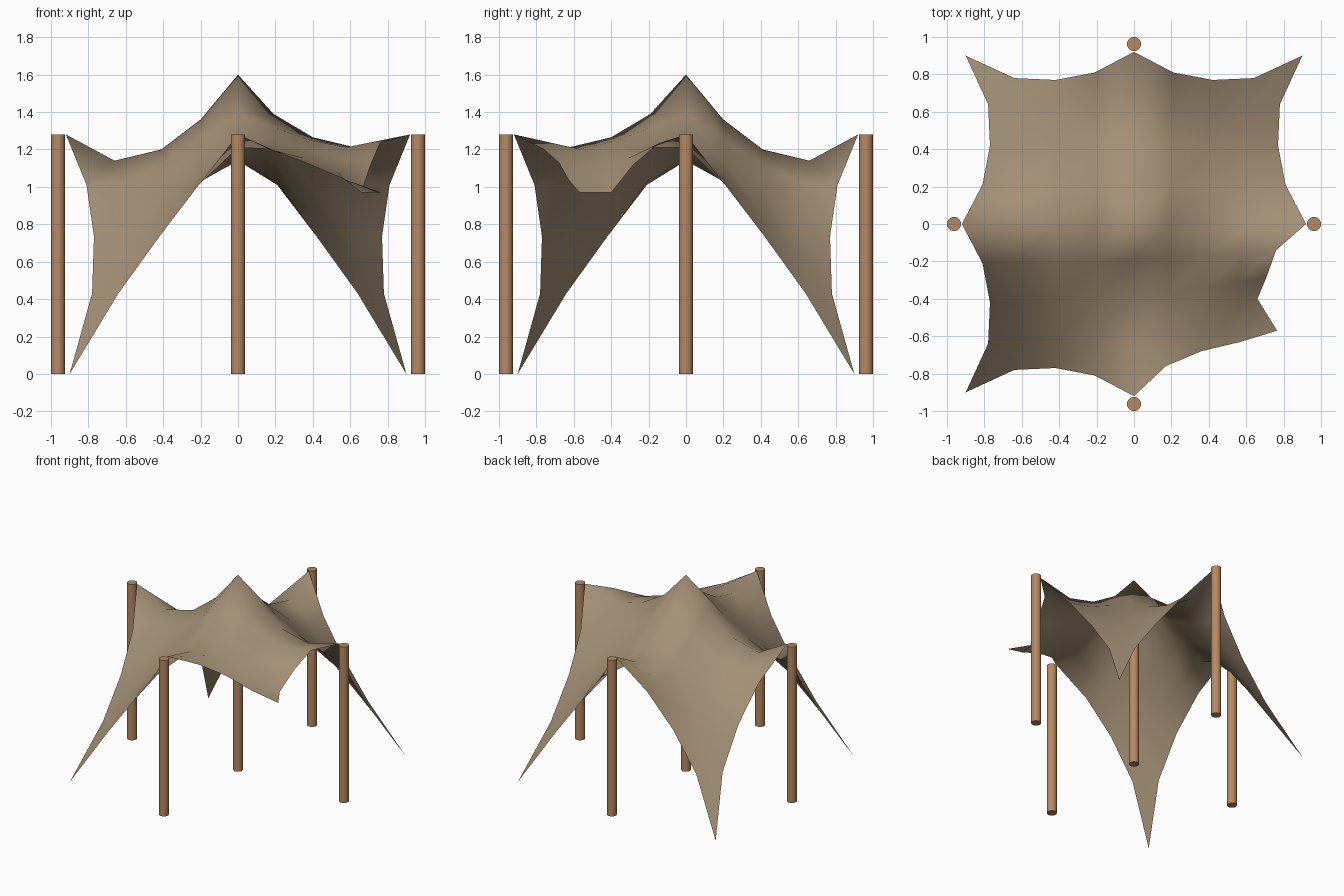
import bpy, bmesh
from mathutils import Vector

if "Cube" in bpy.data.objects:
    bpy.data.objects.remove(bpy.data.objects["Cube"])


def material(name, rgb):
    m = bpy.data.materials.new(name)
    m.diffuse_color = (*rgb, 1)
    m.use_nodes = True
    m.node_tree.nodes["Principled BSDF"].inputs["Base Color"].default_value = m.diffuse_color
    return m


canvas = material("tan canvas", (0.37, 0.28, 0.18))
wood = material("brown wood", (0.47, 0.25, 0.125))


# Poles: four at the edge midpoints and one under the peak
def pole(name, x, y, height):
    bpy.ops.mesh.primitive_cylinder_add(vertices=24, radius=0.0375, depth=height,
                                        location=(x, y, height / 2))
    ob = bpy.context.object
    ob.name = name
    ob.data.materials.append(wood)
    bpy.ops.object.shade_smooth_by_angle()


for name, x, y in (("left_pole", -1, 0), ("right_pole", 1, 0),
                   ("front_pole", 0, -1), ("back_pole", 0, 1)):
    pole(name, x * 0.9625, y * 0.9625, 1.28)
pole("centre_pole", 0, 0, 1.5)

# Canopy: a 9 x 9 cloth grid, hung from fixed ridges and edges
N = 4
grid = {(0, 0): Vector((0, 0, 1.6))}

# Ridges from the peak to the pole tops: (distance, height)
taut = [(0.20, 1.36), (0.41, 1.20), (0.66, 1.14), (0.92, 1.28)]
lifted = [(0.19, 1.39), (0.40, 1.265), (0.63, 1.21), (0.92, 1.28)]
for k in range(N):
    for s, ridge in ((-1, taut), (1, lifted)):
        d, z = ridge[k]
        grid[s * (k + 1), 0] = Vector((s * d, 0, z))
        grid[0, -s * (k + 1)] = Vector((0, -s * d, z))

# Scalloped edges from a pole top to a pegged corner: (along, outward, height)
edge = [(0.21, 0.81, 1.01), (0.42, 0.77, 0.735), (0.64, 0.78, 0.43), (0.9, 0.9, 0)]
for k, (a, b, z) in enumerate(edge, 1):
    for sx in (-1, 1):
        for sy in (-1, 1):
            grid[sx * k, sy * N] = Vector((sx * a, sy * b, z))
            grid[sx * N, sy * k] = Vector((sx * b, sy * a, z))

# Loose front right corner
front_edge = [(0.17, -0.76, 1.20), (0.36, -0.68, 1.13), (0.57, -0.63, 1.04)]
side_edge = [(0.76, -0.14, 1.235), (0.71, -0.28, 1.12), (0.66, -0.40, 0.97)]
for k in range(3):
    grid[k + 1, -N] = Vector(front_edge[k])
    grid[N, -k - 1] = Vector(side_edge[k])
grid[N, -N] = Vector((0.765, -0.57, 0.97))

# Relax the inner cloth between the fixed lines
span = range(-N, N + 1)
inner = [(i, j) for i in span for j in span if (i, j) not in grid]
for key in inner:
    grid[key] = Vector((key[0] * 0.2, key[1] * 0.2, 1))
for _ in range(150):
    for i, j in inner:
        grid[i, j] = (grid[i - 1, j] + grid[i + 1, j] + grid[i, j - 1] + grid[i, j + 1]) / 4

bm = bmesh.new()
v = {key: bm.verts.new(p) for key, p in grid.items()}
for i in range(-N, N):
    for j in range(-N, N):
        f = bm.faces.new((v[i, j], v[i + 1, j], v[i + 1, j + 1], v[i, j + 1]))
        f.smooth = True
mesh = bpy.data.meshes.new("canopy")
bm.to_mesh(mesh)
bm.free()
mesh.materials.append(canvas)
bpy.context.collection.objects.link(bpy.data.objects.new("canopy", mesh))
